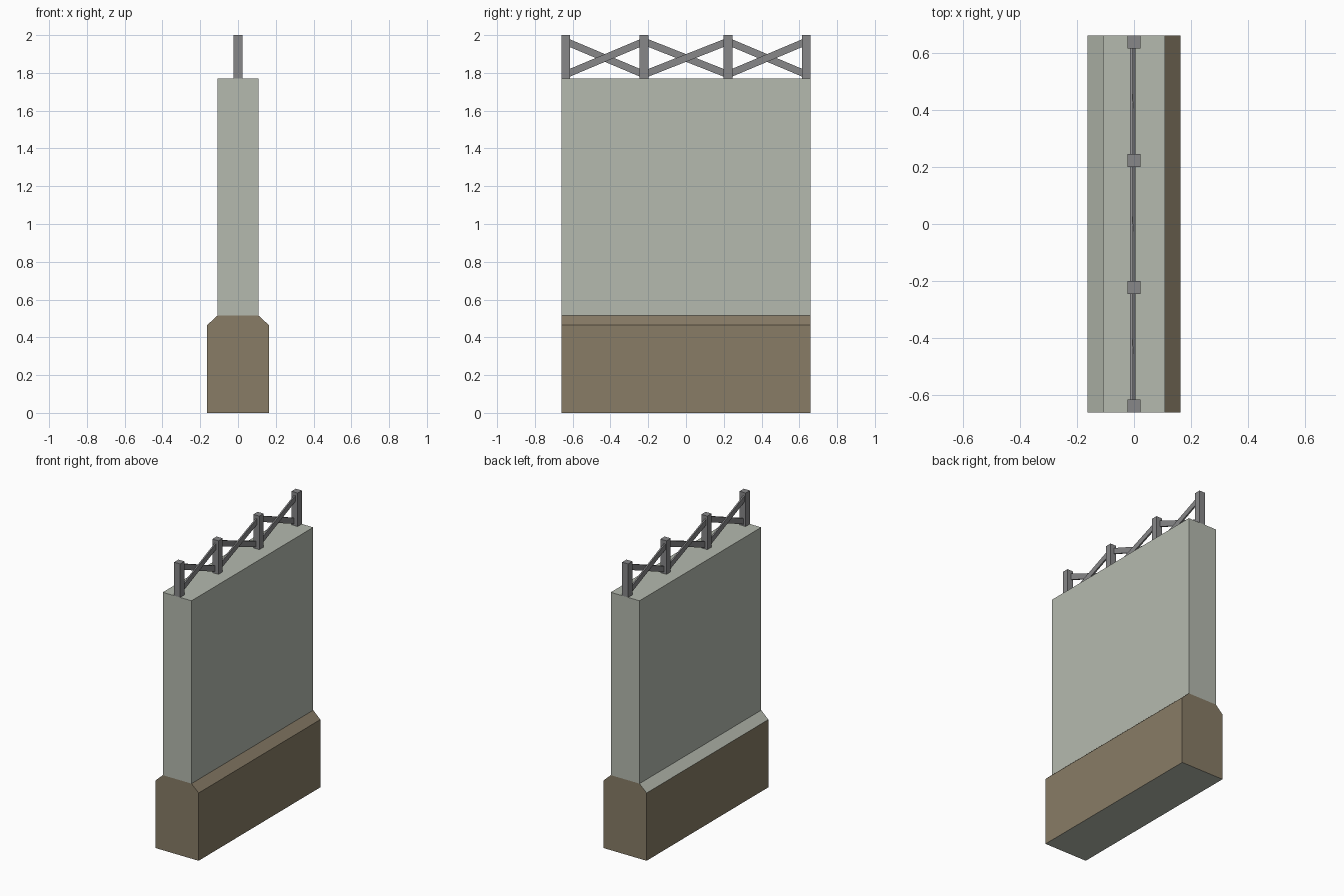
import bpy, bmesh, math
from mathutils import Matrix

if "Cube" in bpy.data.objects:
    bpy.data.objects.remove(bpy.data.objects["Cube"])


def mat(name, rgb):
    m = bpy.data.materials.new(name)
    lin = [((c / 255 + 0.055) / 1.055) ** 2.4 for c in rgb]
    m.diffuse_color = (*lin, 1)
    m.use_nodes = True
    m.node_tree.nodes["Principled BSDF"].inputs["Base Color"].default_value = m.diffuse_color
    return m


plaster = mat("pale plaster", (181, 186, 175))
brown = mat("brown plinth", (136, 124, 102))
metal = mat("grey metal", (135, 135, 137))

HALF_Y, HALF_X, WALL_X = 0.66, 0.163, 0.109
SHOULDER, PLINTH_TOP, WALL_TOP, TOP = 0.465, 0.515, 1.77, 2.0


def prism(name, outline, mats, rule, skip):
    """Extrude an x-z outline along y; edge index `skip` stays open."""
    bm = bmesh.new()
    a = [bm.verts.new((x, -HALF_Y, z)) for x, z in outline]
    b = [bm.verts.new((x, HALF_Y, z)) for x, z in outline]
    bm.faces.new(a)
    bm.faces.new(b[::-1])
    n = len(a)
    for i in range(n):
        if i != skip:
            j = (i + 1) % n
            bm.faces.new((a[i], b[i], b[j], a[j]))
    bmesh.ops.recalc_face_normals(bm, faces=bm.faces)
    for f in bm.faces:
        f.material_index = rule(f)
    me = bpy.data.meshes.new(name)
    bm.to_mesh(me)
    bm.free()
    for m in mats:
        me.materials.append(m)
    ob = bpy.data.objects.new(name, me)
    bpy.context.collection.objects.link(ob)


def box(name, size, loc, tilt=0.0):
    bm = bmesh.new()
    bmesh.ops.create_cube(bm, size=1, matrix=Matrix.Translation(loc)
                          @ Matrix.Rotation(tilt, 4, 'X')
                          @ Matrix.Diagonal((*size, 1)))
    me = bpy.data.meshes.new(name)
    bm.to_mesh(me)
    bm.free()
    me.materials.append(metal)
    ob = bpy.data.objects.new(name, me)
    bpy.context.collection.objects.link(ob)


# Plinth: underside and the left bevel take the wall colour
def plinth_rule(f):
    left_bevel = f.normal.x < -0.1 and f.normal.z > 0.1
    return 1 if left_bevel or f.normal.z < -0.9 else 0


prism("plinth", [(-HALF_X, 0), (HALF_X, 0), (HALF_X, SHOULDER), (WALL_X, PLINTH_TOP),
                 (-WALL_X, PLINTH_TOP), (-HALF_X, SHOULDER)],
      [brown, plaster], plinth_rule, 3)

# Wall panel
prism("wall", [(-WALL_X, PLINTH_TOP), (WALL_X, PLINTH_TOP),
               (WALL_X, WALL_TOP), (-WALL_X, WALL_TOP)], [plaster], lambda f: 0, 0)

# Railing posts
POST = 0.046
posts = [-HALF_Y + POST / 2, -0.222, 0.222, HALF_Y - POST / 2]
for y in posts:
    box("post", (POST, POST, TOP - WALL_TOP), (0, y, (TOP + WALL_TOP) / 2))

# Crossed braces between neighbouring posts
for y0, y1 in zip(posts, posts[1:]):
    dy, dz = y1 - y0, 0.175
    for s, x in ((-1, -0.009), (1, 0.0)):
        box("brace", (0.010, math.hypot(dy, dz), 0.038),
            (x, (y0 + y1) / 2, 1.879), s * math.atan2(dz, dy))
